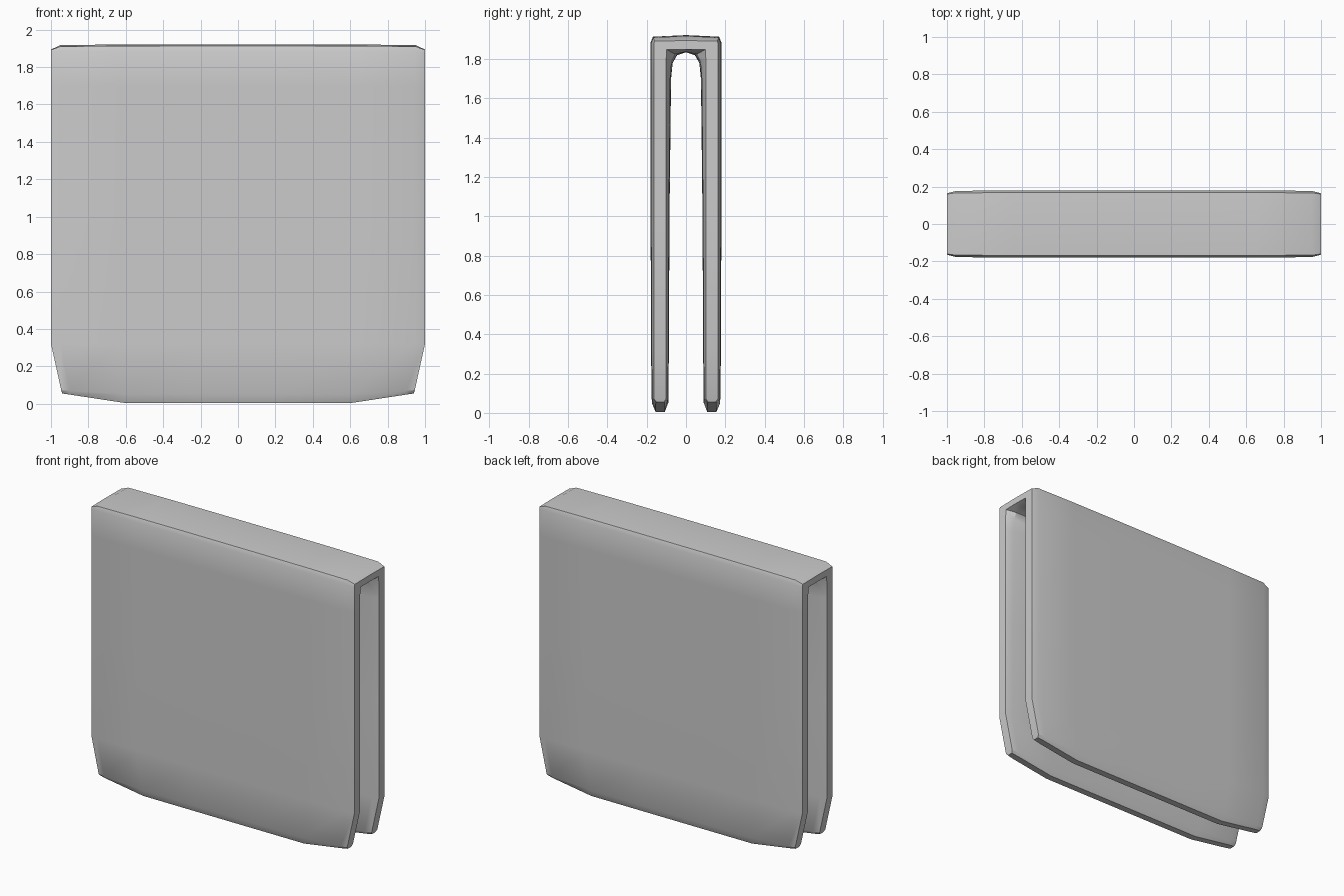
import bpy, bmesh, math

if "Cube" in bpy.data.objects:
    bpy.data.objects.remove(bpy.data.objects["Cube"])

# Half profile from leg tip up to the fold, each row:
# outer (y, z), inner (y, z), outer rim (y, z), inner rim (y, z), half width
HALF = [
    ((.155, .005), (.108, .005), (.150, .005), (.112, .005), .94),
    ((.174, .052), (.090, .052), (.164, .052), (.101, .052), .945),
    ((.178, .32), (.087, .32), (.164, .32), (.101, .32), 1),
    ((.180, 1.0), (.084, 1.0), (.164, 1.0), (.101, 1.0), 1),
    ((.180, 1.70), (.076, 1.70), (.164, 1.70), (.101, 1.70), 1),
    ((.180, 1.885), (.068, 1.78), (.164, 1.875), (.101, 1.80), 1),
    ((.168, 1.914), (.045, 1.82), (.160, 1.892), (.098, 1.848), 1),
]
FOLD = ((0, 1.922), (0, 1.835), (0, 1.894), (0, 1.850), 1)
COLUMNS = [-1, -.95, -.65, -.25, .25, .65, .95, 1]
TIP_LIFT = {0: .05, 1: .02}      # rounded bottom corners


def flip(row):
    return tuple((-p[0], p[1]) for p in row[:4]) + (row[4],)


rows = [flip(r) for r in HALF] + [FOLD] + HALF[::-1]
last = len(rows) - 1
bm = bmesh.new()


def make_grid(face, rim):
    """Vertices of one skin, with its border pulled toward the rim profile."""
    grid = []
    for i, row in enumerate(rows):
        line = []
        for c in COLUMNS:
            a = abs(c)
            t = 1 if a == 1 else .18 if a == .95 else .04 if a == .65 else 0
            y = row[face][0] * (1 - t) + row[rim][0] * t
            z = row[face][1] * (1 - t) + row[rim][1] * t
            if a >= .95:
                z += TIP_LIFT.get(min(i, last - i), 0) * (1 if a == 1 else .86)
            line.append(bm.verts.new((c * row[4], y, z)))
        grid.append(line)
    return grid


outer, inner = make_grid(0, 2), make_grid(1, 3)
n = len(COLUMNS) - 1

# Outer and inner skins
for g in (outer, inner):
    for i in range(last):
        for j in range(n):
            bm.faces.new((g[i][j], g[i][j + 1], g[i + 1][j + 1], g[i + 1][j]))
# Side rims
for j in (0, n):
    for i in range(last):
        bm.faces.new((outer[i][j], outer[i + 1][j], inner[i + 1][j], inner[i][j]))
# Leg tips
for i in (0, last):
    for j in range(n):
        bm.faces.new((outer[i][j], outer[i][j + 1], inner[i][j + 1], inner[i][j]))
bmesh.ops.recalc_face_normals(bm, faces=bm.faces)

mesh = bpy.data.meshes.new("folded_towel")
bm.to_mesh(mesh)
bm.free()
towel = bpy.data.objects.new("folded_towel", mesh)
bpy.context.collection.objects.link(towel)
bpy.context.view_layer.objects.active = towel
towel.select_set(True)
bpy.ops.object.shade_smooth_by_angle(angle=math.radians(30))
